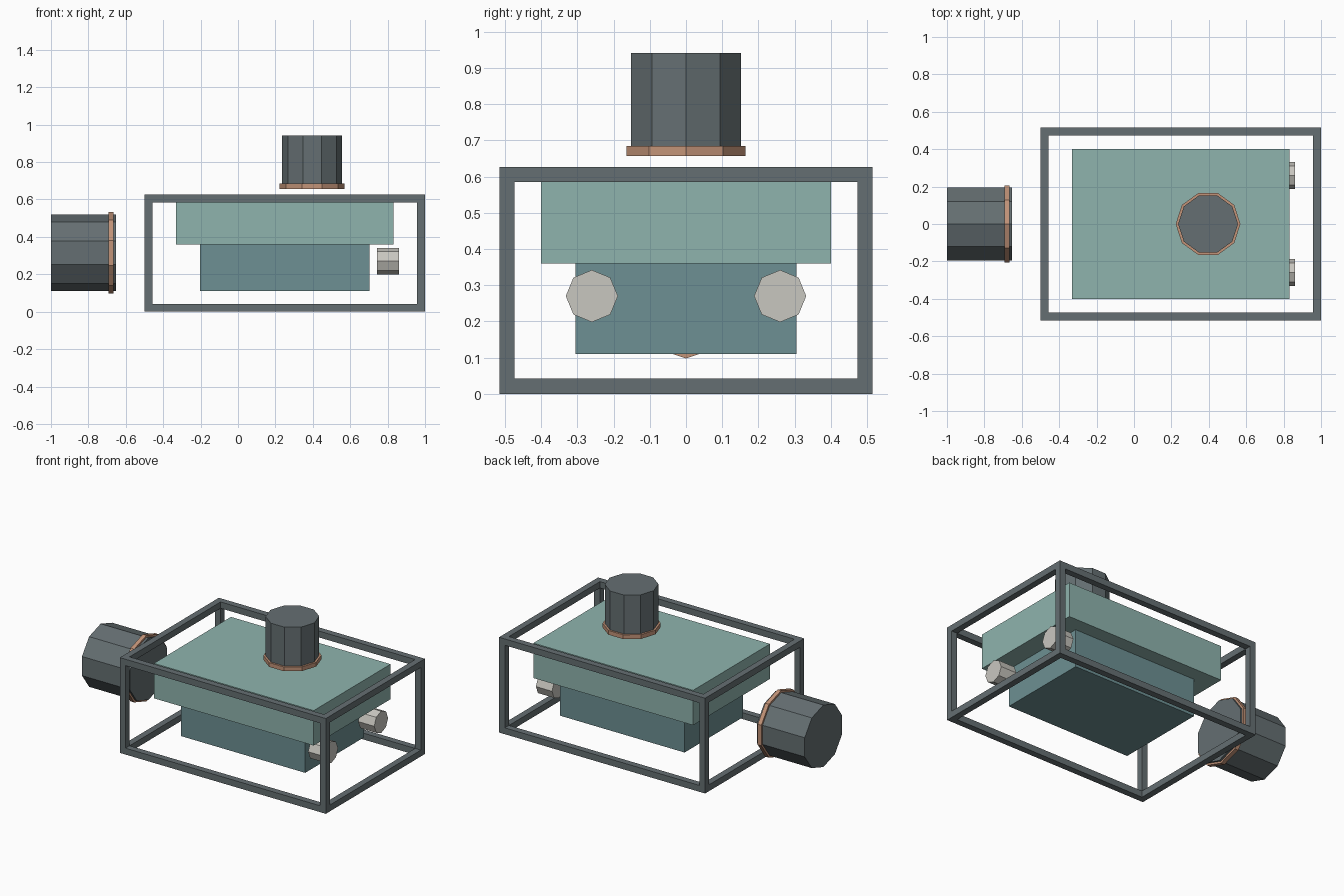
import bpy, bmesh, math
from mathutils import Vector

if "Cube" in bpy.data.objects:
    bpy.data.objects.remove(bpy.data.objects["Cube"])


def material(name, rgb):
    lin = [(c / 255 / 12.92) if c < 11 else ((c / 255 + 0.055) / 1.055) ** 2.4 for c in rgb]
    m = bpy.data.materials.new(name)
    m.diffuse_color = (*lin, 1)
    m.use_nodes = True
    m.node_tree.nodes["Principled BSDF"].inputs["Base Color"].default_value = m.diffuse_color
    return m


DARK = material("dark grey", (101, 111, 114))
LIGHT_TEAL = material("light teal", (143, 180, 174))
DEEP_TEAL = material("deep teal", (109, 144, 147))
COPPER = material("copper", (194, 147, 120))
PALE = material("pale grey", (201, 199, 192))


def finish(bm, name, mat):
    bmesh.ops.recalc_face_normals(bm, faces=bm.faces)
    mesh = bpy.data.meshes.new(name)
    bm.to_mesh(mesh)
    bm.free()
    mesh.materials.append(mat)
    ob = bpy.data.objects.new(name, mesh)
    bpy.context.collection.objects.link(ob)
    return ob


def box(name, lo, hi, mat):
    bm = bmesh.new()
    bmesh.ops.create_cube(bm, size=1)
    for v in bm.verts:
        v.co = Vector([(a + b) / 2 + c * (b - a) for a, b, c in zip(lo, hi, v.co)])
    return finish(bm, name, mat)


def prism(name, sides, radius, start, length, axis, mat):
    """Straight prism along x or z, with its first corner on z or x."""
    bm = bmesh.new()
    ring = []
    for i in range(sides):
        t = 2 * math.pi * i / sides
        u, w = radius * math.cos(t), radius * math.sin(t)
        off = Vector((0, w, u)) if axis == "x" else Vector((u, w, 0))
        ring.append(bm.verts.new(Vector(start) + off))
    cap = bm.faces.new(ring)
    ext = bmesh.ops.extrude_face_region(bm, geom=[cap], use_keep_orig=True)
    step = Vector((length, 0, 0)) if axis == "x" else Vector((0, 0, length))
    bmesh.ops.translate(bm, vec=step, verts=[g for g in ext["geom"] if isinstance(g, bmesh.types.BMVert)])
    return finish(bm, name, mat)


# Open frame of square bars
X0, X1, Y, H, T = -0.5, 1.0, 0.515, 0.627, 0.042
for side, y in (("front", -Y), ("back", Y - T)):
    for level, z in (("lower", 0), ("upper", H - T)):
        box(f"{side}_{level}_rail", (X0, y, z), (X1, y + T, z + T), DARK)
    for end, x in (("left", X0), ("right", X1 - T)):
        box(f"{side}_{end}_post", (x, y, T), (x + T, y + T, H - T), DARK)
for end, x in (("left", X0), ("right", X1 - T)):
    for level, z in (("lower", 0), ("upper", H - T)):
        box(f"{end}_{level}_crossbar", (x, T - Y, z), (x + T, Y - T, z + T), DARK)

# Two-step body
box("upper_body", (-0.332, -0.4, 0.36), (0.831, 0.4, 0.59), LIGHT_TEAL)
box("lower_body", (-0.203, -0.305, 0.11), (0.703, 0.305, 0.36), DEEP_TEAL)

# Octagonal lamps at the right end
for side, y in (("front", -0.26), ("back", 0.26)):
    prism(f"{side}_lamp", 8, 0.072, (0.743, y, 0.27), 0.117, "x", PALE)

# Top drum with collar
prism("top_drum", 10, 0.16, (0.396, 0, 0.661), 0.28, "z", DARK)
prism("top_collar", 10, 0.173, (0.396, 0, 0.657), 0.028, "z", COPPER)

# Left drum with collar
prism("left_drum", 10, 0.204, (-1.0, 0, 0.315), 0.348, "x", DARK)
prism("left_collar", 10, 0.217, (-0.693, 0, 0.315), 0.027, "x", COPPER)
